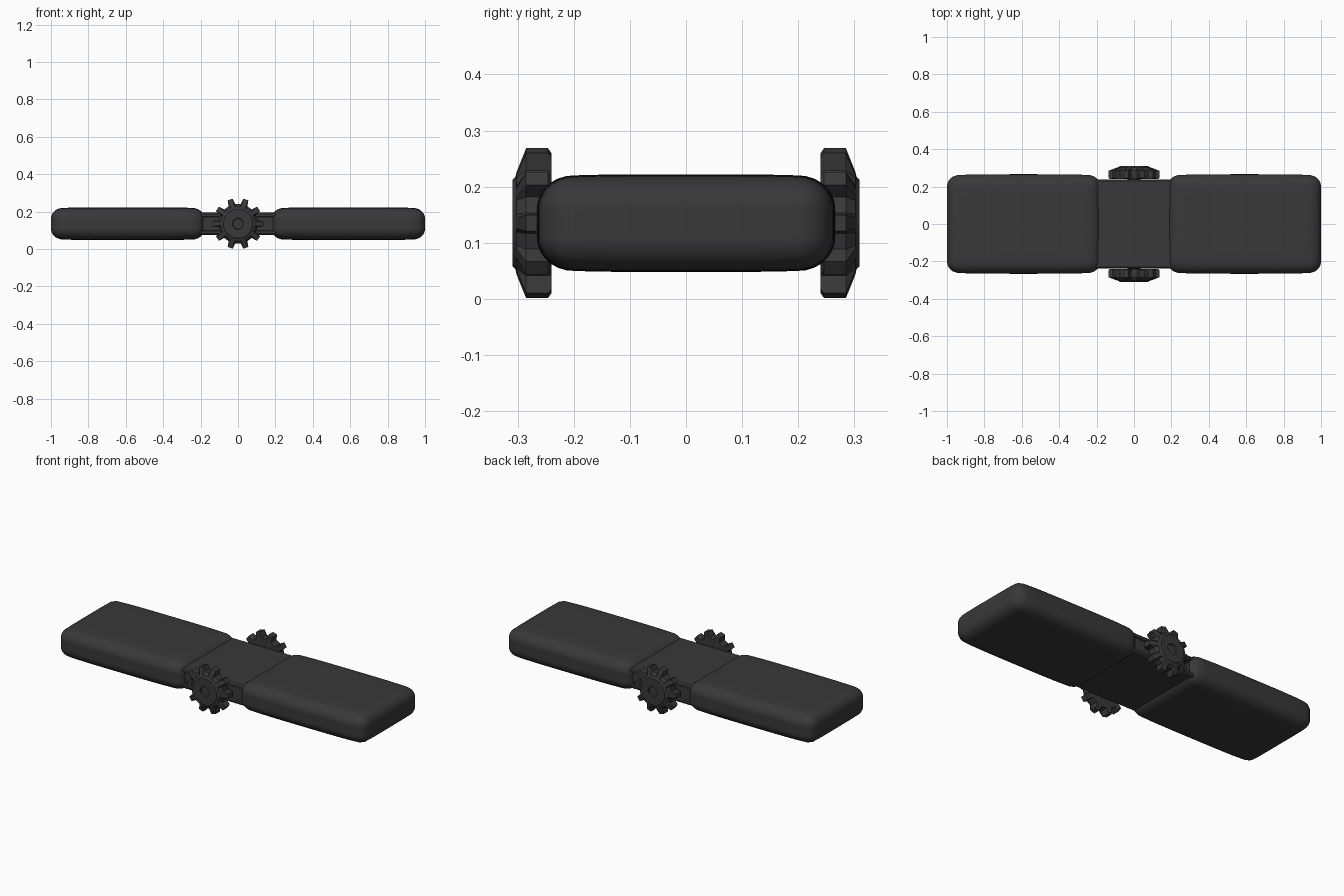
import bpy, bmesh, math
from mathutils import Vector

if "Cube" in bpy.data.objects:
    bpy.data.objects.remove(bpy.data.objects["Cube"])

ZC = 0.135
dark = bpy.data.materials.new("dark_grey")
dark.diffuse_color = (0.04, 0.04, 0.04, 1)
dark.use_nodes = True
dark.node_tree.nodes["Principled BSDF"].inputs["Base Color"].default_value = dark.diffuse_color


def finish(bm, name, loc, angle=30):
    bmesh.ops.recalc_face_normals(bm, faces=bm.faces[:])
    me = bpy.data.meshes.new(name)
    bm.to_mesh(me)
    bm.free()
    ob = bpy.data.objects.new(name, me)
    ob.location = loc
    me.materials.append(dark)
    bpy.context.collection.objects.link(ob)
    bpy.ops.object.select_all(action='DESELECT')
    ob.select_set(True)
    bpy.context.view_layer.objects.active = ob
    bpy.ops.object.shade_smooth_by_angle(angle=math.radians(angle))
    return ob


# Rounded, slightly bulging pad
def pad(name, x):
    half, r = Vector((0.41, 0.266, 0.087)), 0.06
    bm = bmesh.new()
    bmesh.ops.create_cube(bm, size=2)
    bmesh.ops.subdivide_edges(bm, edges=bm.edges[:], cuts=29, use_grid_fill=True)
    for v in bm.verts:
        p = Vector([v.co[i] * half[i] for i in range(3)])
        c = Vector([max(-(half[i] - r), min(half[i] - r, p[i])) for i in range(3)])
        q = c + (p - c).normalized() * r
        ux, uy = abs(q.x) / half.x, abs(q.y) / half.y
        q.y *= 1 - 0.03 * ux ** 4
        q.z *= 1 - 0.05 * ux ** 4 - 0.07 * uy ** 4
        v.co = q
    finish(bm, name, (x, 0, ZC), 50)


# Centre block with recessed channels in its two long sides
def block():
    bm = bmesh.new()
    bmesh.ops.create_cube(bm, size=1)
    for v in bm.verts:
        v.co = (v.co.x * 0.44, v.co.y * 0.474, v.co.z * 0.118)
    bmesh.ops.bevel(bm, geom=[e for e in bm.edges
                              if abs(e.verts[0].co.x - e.verts[1].co.x) > 0.1],
                    offset=0.008, segments=1, affect='EDGES')
    bm.normal_update()
    sides = [f for f in bm.faces if abs(f.normal.y) > 0.9]
    bmesh.ops.inset_individual(bm, faces=sides, thickness=0.018)
    bmesh.ops.inset_individual(bm, faces=sides, thickness=0.004, depth=-0.012)
    finish(bm, "centre_block", (0, 0, ZC))


# Ten-toothed knob: each ring is (distance outward, tip radius, root radius)
def gear(name, side):
    rings = [(0.240, 0.030, 0.030), (0.240, 0.128, 0.104), (0.246, 0.1365, 0.106),
             (0.285, 0.1365, 0.106), (0.302, 0.092, 0.092), (0.304, 0.083, 0.083),
             (0.309, 0.078, 0.078), (0.309, 0.030, 0.030), (0.301, 0.027, 0.027)]
    bm = bmesh.new()
    loops = []
    for y, tip, root in rings:
        loop = []
        for t in range(10):
            for off, r in ((-10, root), (-6, tip), (6, tip), (10, root)):
                a = math.radians(36 * t + off)
                loop.append(bm.verts.new((r * math.cos(a), side * y, r * math.sin(a))))
        loops.append(loop)
    for a, b in zip(loops, loops[1:]):
        for i in range(40):
            j = (i + 1) % 40
            bm.faces.new((a[i], a[j], b[j], b[i]))
    bm.faces.new(loops[0])
    bm.faces.new(loops[-1])
    finish(bm, name, (0, 0, ZC), 25)


# Short axle joining a knob to the block
def axle(name, side):
    bm = bmesh.new()
    bmesh.ops.create_cone(bm, cap_ends=True, segments=24, radius1=0.035,
                          radius2=0.035, depth=0.04)
    for v in bm.verts:
        v.co = (v.co.x, v.co.z, v.co.y)
    finish(bm, name, (0, side * 0.23, ZC))


pad("left_pad", -0.59)
pad("right_pad", 0.59)
block()
for label, side in (("front", -1), ("back", 1)):
    gear(label + "_knob", side)
    axle(label + "_axle", side)
